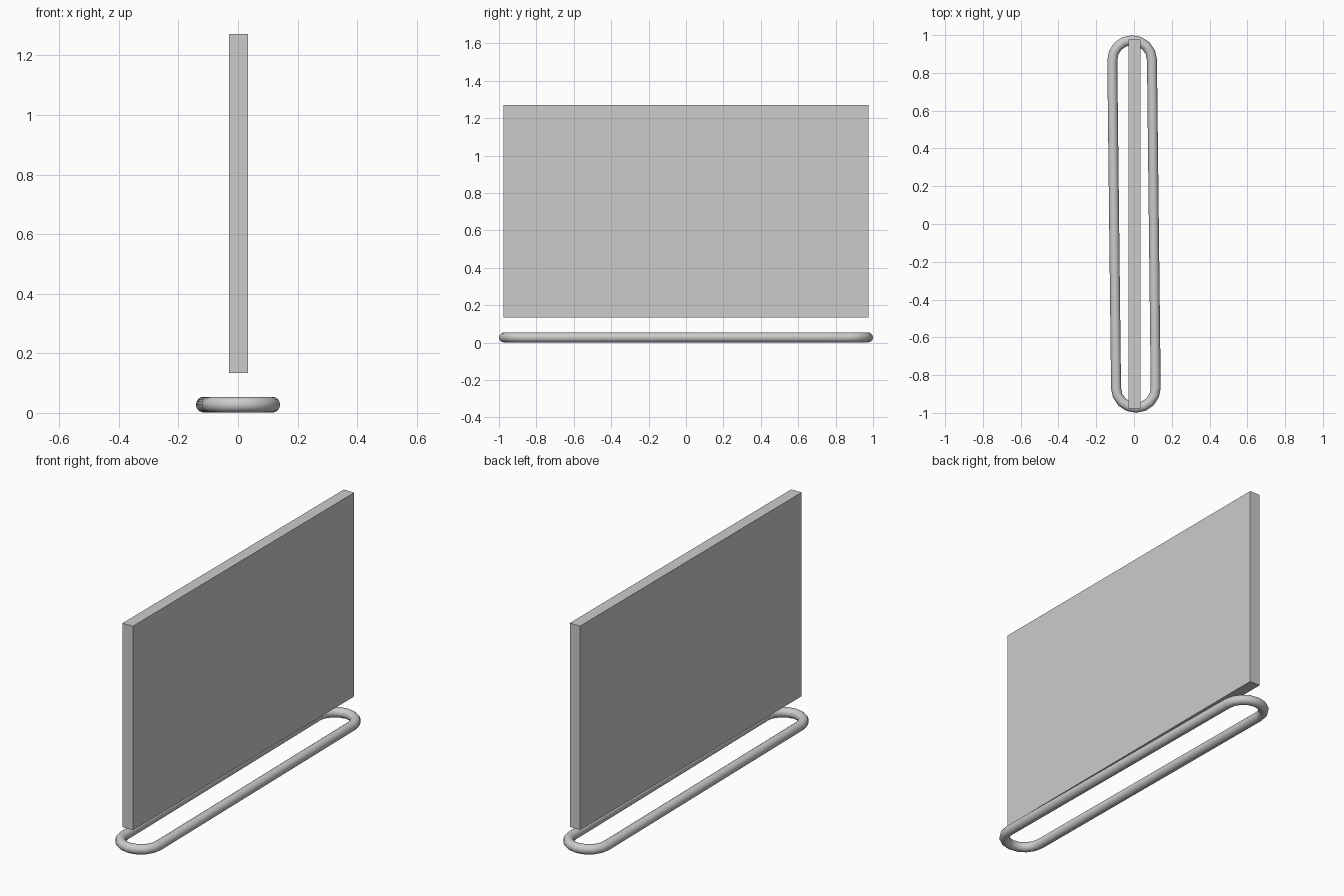
import bpy
from math import pi, cos, sin, radians

if "Cube" in bpy.data.objects:
    bpy.data.objects.remove(bpy.data.objects["Cube"])

# Upright panel: plain sharp-edged slab
bpy.ops.mesh.primitive_cube_add(size=1, location=(0.002, 0, 0.7025))
panel = bpy.context.object
panel.name = "panel"
panel.scale = (0.064, 1.952, 1.137)
bpy.ops.object.transform_apply(location=False, rotation=False, scale=True)

# Base ring: round tube swept along a long stadium path, turned very slightly
TUBE = 0.0265      # tube radius
BEND = 0.105       # centreline radius of the end bends
STRAIGHT = 0.868   # half length of the straight runs
STEPS = 8          # segments per end bend

path = []
for side in (1, -1):
    for i in range(STEPS + 1):
        a = pi * i / STEPS
        path.append((side * BEND * cos(a), side * (STRAIGHT + BEND * sin(a)), 0, 1))

curve = bpy.data.curves.new("base_ring", "CURVE")
curve.dimensions = "3D"
curve.twist_mode = "Z_UP"
curve.bevel_depth = TUBE
curve.bevel_resolution = 6
spline = curve.splines.new("POLY")
spline.points.add(len(path) - 1)
for point, co in zip(spline.points, path):
    point.co = co
spline.use_cyclic_u = True

ring = bpy.data.objects.new("base_ring", curve)
bpy.context.collection.objects.link(ring)
ring.location.z = TUBE + 0.001
ring.rotation_euler.z = 0.0115

# Turn the tube into a smooth-shaded mesh
bpy.ops.object.select_all(action="DESELECT")
ring.select_set(True)
bpy.context.view_layer.objects.active = ring
bpy.ops.object.convert(target="MESH")
bpy.ops.object.shade_smooth_by_angle(angle=radians(40))
